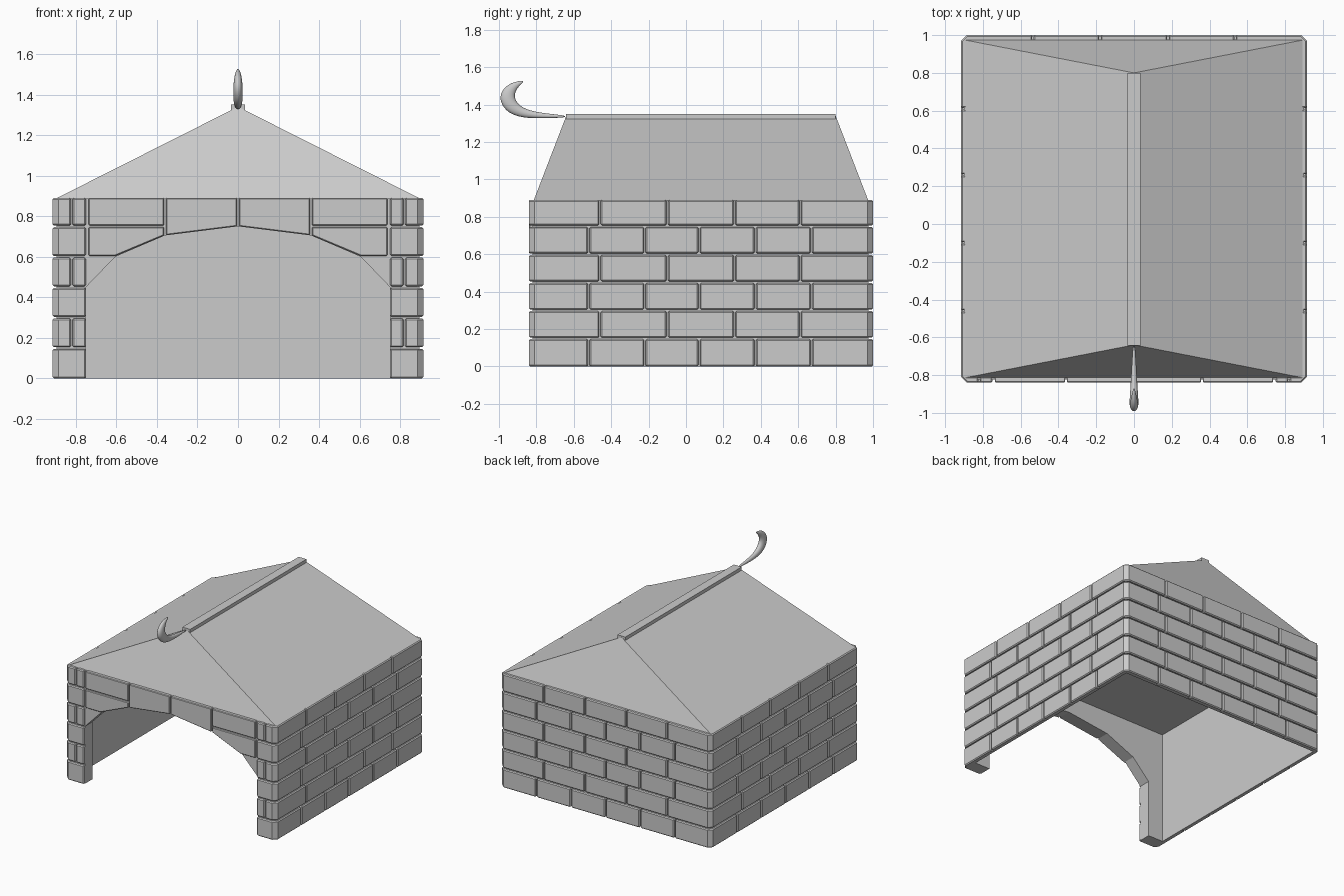
import bpy, bmesh, math
from mathutils import Vector

if "Cube" in bpy.data.objects:
    bpy.data.objects.remove(bpy.data.objects["Cube"])

XO, YB, YF, TOP = 0.915, 1.0, -0.84, 0.89    # outer brick faces, wall top
XI, YBI, YFI = 0.885, 0.968, -0.808          # inner brick faces
C, G = 0.03, 0.004                           # corner chamfer, half mortar gap


def prism(bm, pts, lo, hi, axis='z'):
    """Extrude a closed outline along z, or along y for outlines in the xz plane."""
    def at(p, t):
        return (p[0], p[1], t) if axis == 'z' else (p[0], t, p[1])
    a = [bm.verts.new(at(p, lo)) for p in pts]
    b = [bm.verts.new(at(p, hi)) for p in pts]
    n = len(pts)
    bm.faces.new(a)
    bm.faces.new(b[::-1])
    for i in range(n):
        bm.faces.new((a[i], b[i], b[(i + 1) % n], a[(i + 1) % n]))


def rect(x0, x1, y0, y1):
    return [(x0, y0), (x1, y0), (x1, y1), (x0, y1)]


def flip(pts, s):
    return [(s * p[0], p[1]) for p in pts]


def finish(bm, name):
    bmesh.ops.recalc_face_normals(bm, faces=bm.faces)
    me = bpy.data.meshes.new(name)
    bm.to_mesh(me)
    bm.free()
    ob = bpy.data.objects.new(name, me)
    bpy.context.collection.objects.link(ob)
    return ob


def bevel(ob, width=0.007):
    m = ob.modifiers.new("Bevel", 'BEVEL')
    m.width, m.segments = width, 1
    m.limit_method, m.angle_limit = 'ANGLE', math.radians(60)


# Thin mortar shell: sides and back
bm = bmesh.new()
prism(bm, [(-0.895, -0.815), (-0.895, 0.976), (0.895, 0.976), (0.895, -0.815),
           (0.88, -0.815), (0.88, 0.962), (-0.88, 0.962), (-0.88, -0.815)], 0, TOP - 0.002)
finish(bm, "mortar_walls")

# Front wall with faceted arch opening
arch = [(0.75, 0.0), (0.75, 0.45), (0.605, 0.6), (0.36, 0.705), (0, 0.75)]
bm = bmesh.new()
outline = [(-0.887, 0), (-0.887, TOP - 0.003), (0.887, TOP - 0.003), (0.887, 0)]
outline += arch + flip(arch[-2::-1], -1)
prism(bm, outline, -0.822, -0.73, 'y')
finish(bm, "arch_wall")

# Brick courses wrapping the side, back and front corners
bm = bmesh.new()
for row in range(6):
    odd = row % 2
    z0, z1 = row * 0.15 + (G if row else 0), min((row + 1) * 0.15 - G, TOP)
    side = [-0.46, -0.10, 0.26, 0.61] if odd else [-0.52, -0.22, 0.07, 0.37, 0.67]
    back = [-0.535, -0.18, 0.18, 0.535] if odd else [-0.6, -0.3, 0, 0.3, 0.6]
    front = 0.82 if odd else 0.746
    for a, b in zip(back, back[1:]):
        prism(bm, rect(a + G, b - G, YBI, YB), z0, z1)
    for s in (-1, 1):
        for a, b in zip(side, side[1:]):
            prism(bm, flip(rect(XI, XO, a + G, b - G), s), z0, z1)
        yl, xl = side[-1] + G, back[-1] + G
        prism(bm, flip([(XI, yl), (XO, yl), (XO, YB - C), (XO - C, YB),
                        (xl, YB), (xl, YBI), (XI, YBI)], s), z0, z1)
        yl, xl = side[0] - G, front + G
        prism(bm, flip([(XI, yl), (XO, yl), (XO, YF + C), (XO - C, YF),
                        (xl, YF), (xl, YFI), (XI, YFI)], s), z0, z1)
        if odd:
            prism(bm, flip(rect(0.746 + G, front - G, YF, YFI), s), z0, z1)
bevel(finish(bm, "wall_bricks"))

# Bricks over the arch
bm = bmesh.new()
for s in (-1, 1):
    prism(bm, flip([(G, 0.75), (0.36 - G, 0.706), (0.36 - G, TOP), (G, TOP)], s), YF, YFI, 'y')
    prism(bm, flip(rect(0.36 + G, 0.737, 0.75 + G, TOP), s), YF, YFI, 'y')
    prism(bm, flip([(0.36 + G, 0.705), (0.605, 0.6 + G), (0.737, 0.6 + G),
                    (0.737, 0.75 - G), (0.36 + G, 0.75 - G)], s), YF, YFI, 'y')
bevel(finish(bm, "arch_bricks"), 0.005)

# Hipped roof
bm = bmesh.new()
base = [bm.verts.new((x, y, TOP - 0.004)) for x, y in
        [(-0.9, -0.815), (0.9, -0.815), (0.9, 0.975), (-0.9, 0.975)]]
f, b = bm.verts.new((0, -0.64, 1.34)), bm.verts.new((0, 0.8, 1.34))
for face in (base, (base[0], base[1], f), (base[2], base[3], b),
             (base[1], base[2], b, f), (base[3], base[0], f, b)):
    bm.faces.new(face)
finish(bm, "roof")

# Ridge cap
bm = bmesh.new()
prism(bm, rect(-0.034, 0.034, -0.642, 0.8), 1.324, 1.35)
finish(bm, "ridge_cap")

# Curled horn at the front of the ridge: outer edge, inner edge, half width
stations = [((-0.64, 1.331), (-0.64, 1.341), 0.006), ((-0.72, 1.328), (-0.72, 1.35), 0.011),
            ((-0.81, 1.325), (-0.80, 1.36), 0.016), ((-0.90, 1.333), (-0.86, 1.377), 0.021),
            ((-0.966, 1.365), (-0.897, 1.402), 0.025), ((-1.002, 1.43), (-0.917, 1.435), 0.025),
            ((-0.98, 1.485), (-0.913, 1.467), 0.021), ((-0.935, 1.518), (-0.895, 1.497), 0.014),
            ((-0.87, 1.53), (-0.866, 1.522), 0.004)]
bm = bmesh.new()
rings = []
N = 10
for o, i, w in stations:
    o, i = Vector((0, *o)), Vector((0, *i))
    mid, r = (o + i) / 2, (o - i) / 2
    rings.append([bm.verts.new(mid + r * 1.04 * math.cos(t) + Vector((w * math.sin(t), 0, 0)))
                  for t in (2 * math.pi * k / N for k in range(N))])
for p, q in zip(rings, rings[1:]):
    for k in range(N):
        bm.faces.new((p[k], p[(k + 1) % N], q[(k + 1) % N], q[k]))
bm.faces.new(rings[0])
bm.faces.new(rings[-1])
horn = finish(bm, "ridge_horn")
for p in horn.data.polygons:
    p.use_smooth = True
horn.modifiers.new("Smooth", 'SUBSURF').levels = 2
